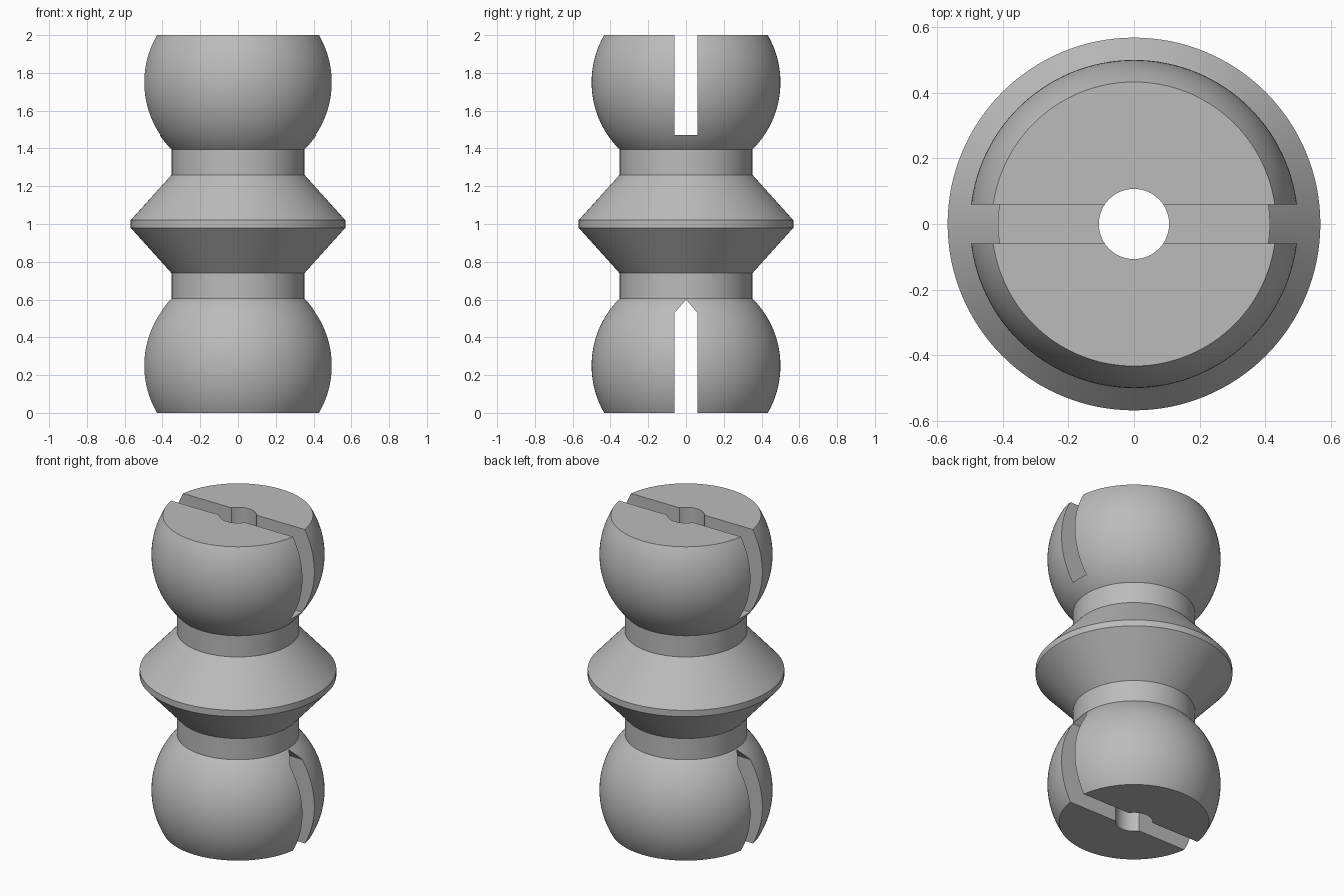
import bpy
import bmesh
import math
from mathutils import Matrix

if "Cube" in bpy.data.objects:
    bpy.data.objects.remove(bpy.data.objects["Cube"], do_unlink=True)

SEGMENTS = 128
BALL_R, NECK_R, RIM_R, BORE_R = 0.5, 0.352, 0.568, 0.107
BALL_Z = 0.25
SLOT_HALF = 0.06

grey = bpy.data.materials.new("plain grey")
grey.use_nodes = True
colour = (0.5, 0.5, 0.5, 1)
grey.diffuse_color = colour
grey.node_tree.nodes["Principled BSDF"].inputs["Base Color"].default_value = colour


def add_object(name, bm):
    bmesh.ops.recalc_face_normals(bm, faces=bm.faces)
    mesh = bpy.data.meshes.new(name)
    bm.to_mesh(mesh)
    bm.free()
    mesh.materials.append(grey)
    obj = bpy.data.objects.new(name, mesh)
    bpy.context.collection.objects.link(obj)
    return obj


def lathe(name, profile):
    """Revolve a closed (radius, height) loop around z."""
    bm = bmesh.new()
    verts = [bm.verts.new((r, 0, z)) for r, z in profile]
    edges = [bm.edges.new((a, b)) for a, b in zip(verts, verts[1:] + verts[:1])]
    bmesh.ops.spin(bm, geom=verts + edges, axis=(0, 0, 1), cent=(0, 0, 0),
                   angle=math.tau, steps=SEGMENTS, use_merge=True)
    bmesh.ops.remove_doubles(bm, verts=bm.verts, dist=1e-5)
    return add_object(name, bm)


def slot_cutter(name, outline):
    """Extrude a (y, z) outline right across the model along x."""
    bm = bmesh.new()
    face = bm.faces.new([bm.verts.new((-1, y, z)) for y, z in outline])
    moved = bmesh.ops.extrude_face_region(bm, geom=[face])["geom"]
    bmesh.ops.translate(bm, vec=(2, 0, 0),
                        verts=[v for v in moved if isinstance(v, bmesh.types.BMVert)])
    obj = add_object(name, bm)
    obj.hide_render = True
    obj.hide_set(True)
    return obj


# Lower half of the outer profile: truncated ball, neck, cone up to the rim
start = -math.asin(BALL_Z / BALL_R)
end = math.acos(NECK_R / BALL_R)
STEPS = 32
lower = []
for i in range(STEPS + 1):
    a = start + (end - start) * i / STEPS
    lower.append((BALL_R * math.cos(a), BALL_Z + BALL_R * math.sin(a)))
lower += [(NECK_R, 0.74), (RIM_R, 0.98)]

# Mirror the outer profile about mid height and close it along the bore
upper = [(r, 2 - z) for r, z in reversed(lower)]
body = lathe("double_ball_spool", lower + upper + [(BORE_R, 2), (BORE_R, 0)])

# Flat-bottomed slot in the upper ball, pointed slot in the lower ball
s = SLOT_HALF
slots = [
    slot_cutter("upper_slot_cutter", [(-s, 1.47), (s, 1.47), (s, 2.2), (-s, 2.2)]),
    slot_cutter("lower_slot_cutter",
                [(-s, -0.2), (s, -0.2), (s, 0.53), (0, 0.6), (-s, 0.53)]),
]
bpy.context.view_layer.objects.active = body
body.select_set(True)
for cutter in slots:
    cut = body.modifiers.new(cutter.name, "BOOLEAN")
    cut.operation = "DIFFERENCE"
    cut.solver = "EXACT"
    cut.object = cutter
    bpy.ops.object.modifier_apply(modifier=cut.name)
    bpy.data.objects.remove(cutter, do_unlink=True)

bpy.ops.object.shade_smooth_by_angle(angle=math.radians(30))
